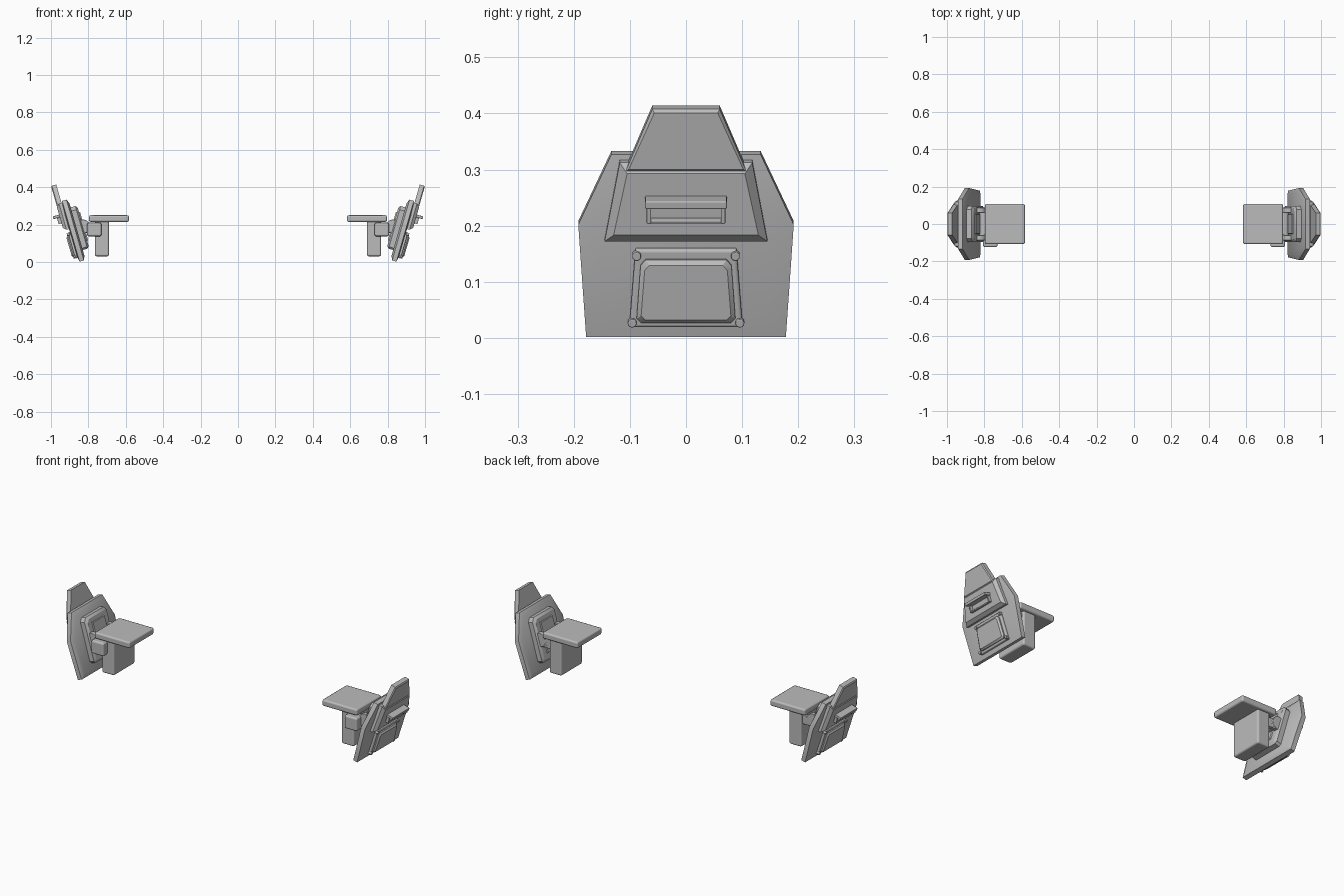
import bpy, bmesh, math
from mathutils import Matrix, Vector

if "Cube" in bpy.data.objects:
    bpy.data.objects.remove(bpy.data.objects["Cube"], do_unlink=True)

grey = bpy.data.materials.new("armour_grey")
grey.use_nodes = True
GREY = (0.5, 0.5, 0.5, 1)
grey.diffuse_color = GREY
grey.node_tree.nodes["Principled BSDF"].inputs["Base Color"].default_value = GREY

# Tilted pad frame: local x = outward normal, y = depth, z = up along the plate
FRAME = Matrix.Translation((0.853, 0, 0)) @ Matrix.Rotation(math.radians(16), 4, 'Y')


def finish(name, bm, matrix, bevel=0.0):
    """Turn a bmesh into an object mirrored to both sides."""
    bm.transform(matrix)
    bmesh.ops.recalc_face_normals(bm, faces=bm.faces)
    mesh = bpy.data.meshes.new(name)
    bm.to_mesh(mesh)
    bm.free()
    mesh.materials.append(grey)
    ob = bpy.data.objects.new(name, mesh)
    bpy.context.collection.objects.link(ob)
    bpy.ops.object.select_all(action='DESELECT')
    ob.select_set(True)
    bpy.context.view_layer.objects.active = ob
    bpy.ops.object.shade_smooth_by_angle(angle=math.radians(30))
    if bevel:
        mod = ob.modifiers.new("bevel", 'BEVEL')
        mod.width = bevel
        mod.segments = 2
        mod.limit_method = 'ANGLE'
        mod.harden_normals = True
    ob.modifiers.new("mirror", 'MIRROR').use_mirror_merge = False
    return ob


def slab(name, half, layers, bevel=0.0):
    """Symmetric (y, up) outline lofted through (normal offset, inset) layers."""
    outline = half + [(-y, v) for y, v in reversed(half)]
    low, high = min(v for y, v in half), max(v for y, v in half)
    mid, tall, wide = (low + high) / 2, (high - low) / 2, max(y for y, v in half)
    bm = bmesh.new()
    rings = []
    for n, inset in layers:
        rings.append([bm.verts.new((n, y * (1 - inset / wide),
                                    mid + (v - mid) * (1 - inset / tall)))
                      for y, v in outline])
    count = len(outline)
    for a, b in zip(rings, rings[1:]):
        for i in range(count):
            j = (i + 1) % count
            bm.faces.new((a[i], a[j], b[j], b[i]))
    bm.faces.new(rings[0])
    bm.faces.new(rings[-1])
    return finish(name, bm, FRAME, bevel)


def box(name, low, high, matrix=Matrix(), bevel=0.006):
    bm = bmesh.new()
    bmesh.ops.create_cube(bm, size=1)
    low, high = Vector(low), Vector(high)
    place = Matrix.Translation((low + high) / 2) @ Matrix.Diagonal((high - low).to_4d())
    bm.transform(place)
    return finish(name, bm, matrix, bevel)


def cylinder(name, centre, radius, depth, axis, matrix=Matrix(), sides=20, bevel=0.003):
    bm = bmesh.new()
    bmesh.ops.create_cone(bm, cap_ends=True, segments=sides, radius1=radius,
                          radius2=radius, depth=depth)
    turn = Matrix.Rotation(math.pi / 2, 4, axis)
    return finish(name, bm, matrix @ Matrix.Translation(centre) @ turn, bevel)


# Main plate and the raised armour on its outer side
slab("main_plate", [(0.178, 0), (0.192, 0.208), (0.133, 0.338)],
     [(-0.04, 0.022), (-0.03, 0), (-0.006, 0), (0, 0.035)])
slab("upper_armour", [(0.145, 0.183), (0.118, 0.329)],
     [(-0.005, 0), (0.014, 0), (0.03, 0.016)])
slab("top_crest", [(0.108, 0.315), (0.06, 0.431)],
     [(0, 0), (0.024, 0), (0.029, 0.006)])

# Hooded slot on the upper armour
box("hood_top", (0.025, -0.073, 0.257), (0.066, 0.073, 0.272), FRAME, 0.003)
box("hood_bottom", (0.025, -0.068, 0.224), (0.042, 0.068, 0.231), FRAME, 0.002)
for side, tag in ((1, "back"), (-1, "front")):
    y = 0.066 * side
    box("hood_side_" + tag, (0.025, y - 0.004, 0.224), (0.046, y + 0.004, 0.26), FRAME, 0.002)

# Lower access panel with corner bolts
slab("panel_base", [(0.101, 0.022), (0.09, 0.167)], [(-0.004, 0), (0.009, 0), (0.012, 0.004)], 0.003)
slab("panel_cover", [(0.08, 0.033), (0.088, 0.041), (0.081, 0.139), (0.072, 0.15)],
     [(0.008, 0), (0.018, 0), (0.026, 0.008)])
for y, v, tag in ((0.096, 0.032, "lower"), (0.088, 0.156, "upper")):
    for side, end in ((1, "back"), (-1, "front")):
        cylinder("panel_bolt_" + tag + "_" + end, (0.011, y * side, v), 0.008, 0.016,
                 'Y', FRAME, 12, 0.002)

# Mount block on the inner side, with hinge lugs and pin
slab("mount_block", [(0.085, 0.055), (0.095, 0.066), (0.095, 0.272), (0.078, 0.292)],
     [(-0.076, 0.012), (-0.066, 0), (-0.035, 0)])
slab("mount_inset", [(0.055, 0.09), (0.055, 0.26)], [(-0.082, 0.005), (-0.07, 0)])
for side, tag in ((1, "back"), (-1, "front")):
    y = 0.074 * side
    cylinder("hinge_lug_" + tag, (0.828, y, 0.19), 0.037, 0.026, 'X')
    box("hinge_arm_" + tag, (0.745, y - 0.01, 0.155), (0.83, y + 0.01, 0.205), bevel=0.004)
cylinder("hinge_pin", (0.805, 0, 0.18), 0.022, 0.17, 'X')

# Shoulder bracket: flat top plate, hanging block and front catch
box("bracket_plate", (0.583, -0.108, 0.214), (0.797, 0.108, 0.25), bevel=0.01)
box("bracket_block", (0.69, -0.09, 0.03), (0.765, 0.095, 0.222), bevel=0.01)
box("front_catch", (0.73, -0.124, 0.137), (0.807, -0.055, 0.21), bevel=0.01)
